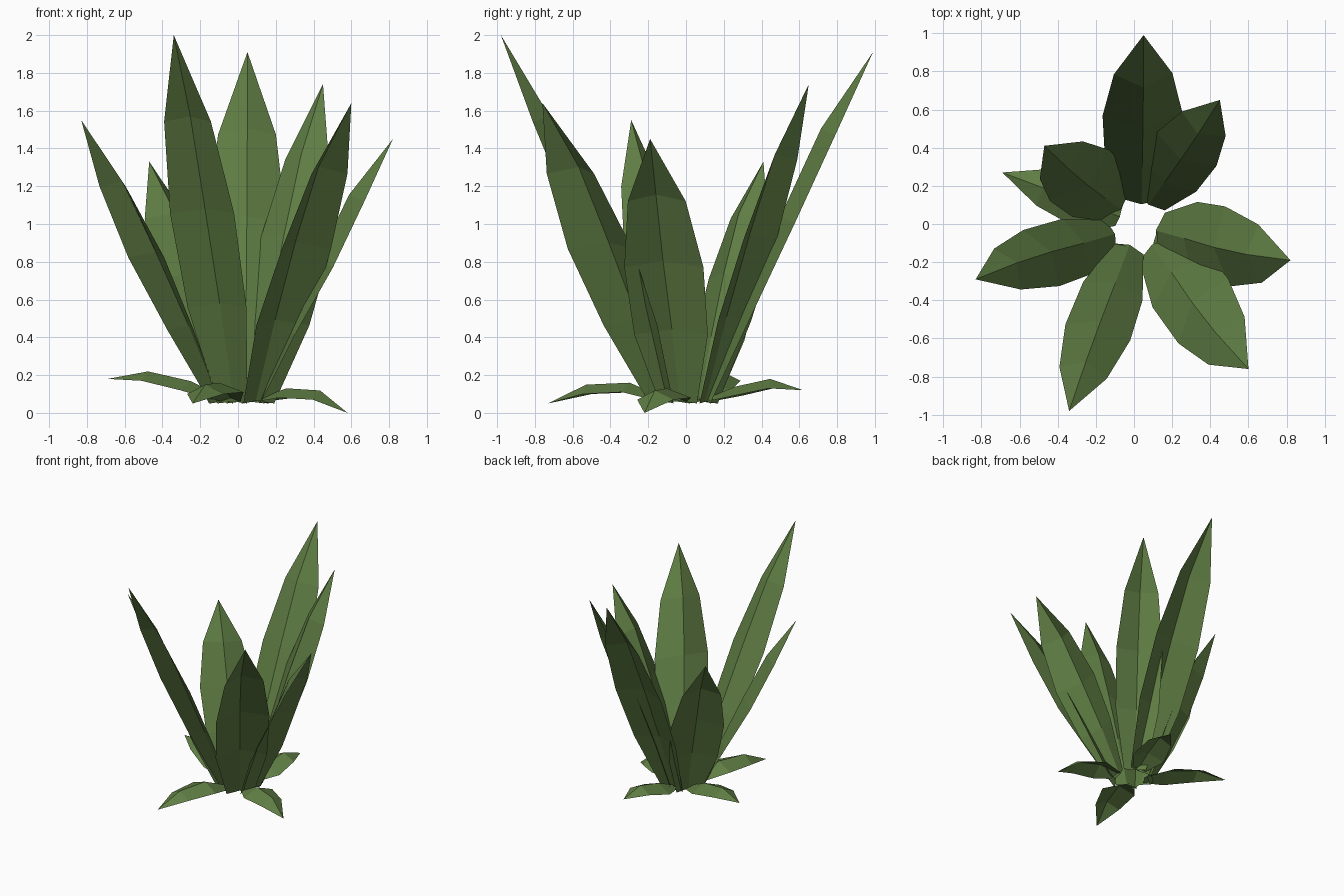
import bpy, bmesh, math
from mathutils import Vector

if "Cube" in bpy.data.objects:
    bpy.data.objects.remove(bpy.data.objects["Cube"])

green = bpy.data.materials.new("leaf_green")
green.diffuse_color = (0.117, 0.209, 0.058, 1)
green.use_nodes = True
green.node_tree.nodes["Principled BSDF"].inputs["Base Color"].default_value = green.diffuse_color


def leaf(name, spine, widths, depths, twist):
    """Folded blade: rim points either side of the spine, raised midrib, pointed tip."""
    bm = bmesh.new()
    base, tip = Vector(spine[0]), Vector(spine[-1])
    yaw = math.atan2(tip.y - base.y, tip.x - base.x) + math.pi / 2
    rows = []
    for i, (w, d) in enumerate(zip(widths, depths)):
        p = Vector(spine[i])
        along = (Vector(spine[i + 1]) - Vector(spine[max(i - 1, 0)])).normalized()
        a = yaw + math.radians(twist) * min(1, i / 2)
        side = Vector((math.cos(a), math.sin(a), 0))
        up = along.cross(side).normalized()
        if up.z < 0:
            up.negate()
        rows.append([bm.verts.new(q) for q in
                     (p - side * w / 2, p + up * d, p + side * w / 2)])
    for r, s in zip(rows, rows[1:]):
        for k in (0, 1):
            bm.faces.new((r[k], r[k + 1], s[k + 1], s[k]))
    end = bm.verts.new(tip)
    for k in (0, 1):
        bm.faces.new((rows[-1][k], rows[-1][k + 1], end))
    # face normals towards the upper side
    bm.normal_update()
    for f in bm.faces:
        if f.normal.z < 0:
            f.normal_flip()
    me = bpy.data.meshes.new(name)
    bm.to_mesh(me)
    bm.free()
    me.materials.append(green)
    bpy.context.collection.objects.link(bpy.data.objects.new(name, me))


# Tall upright leaves: base xy, tip xyz, width, twist in degrees
tall = [
    ((0.04, 0.13), (0.05, 0.99, 1.91), 0.42, 2),
    ((0.09, 0.12), (0.45, 0.65, 1.74), 0.36, 5),
    ((0.14, -0.04), (0.82, -0.19, 1.45), 0.42, 16),
    ((0.11, -0.13), (0.60, -0.76, 1.64), 0.43, 15),
    ((-0.03, -0.13), (-0.34, -0.98, 2.00), 0.35, 6),
    ((-0.12, -0.06), (-0.83, -0.29, 1.55), 0.35, 15),
    ((-0.09, 0.09), (-0.47, 0.41, 1.33), 0.41, -9),
]
for n, (b, t, w, tw) in enumerate(tall):
    b, t = Vector((*b, 0.05)), Vector(t)
    spine = [b.lerp(t, s) for s in (0, 0.26, 0.515, 0.765, 1)]
    leaf(f"tall_leaf_{n + 1}", spine, [w * k for k in (0.48, 0.93, 1, 0.73)],
         [w * k for k in (0.07, 0.15, 0.19, 0.19)], tw)

# Low drooping leaves: base xy, tip xyz, rim heights at the two bends
low = [
    ((-0.08, 0.04), (-0.69, 0.27, 0.18), 0.12, 0.17),
    ((0.12, -0.05), (0.58, -0.22, 0.0), 0.08, 0.07),
    ((-0.04, -0.12), (-0.24, -0.73, 0.05), 0.11, 0.10),
    ((0.05, 0.12), (0.15, 0.62, 0.12), 0.09, 0.13),
]
for n, (b, t, z1, z2) in enumerate(low):
    b, t = Vector((*b, 0.06)), Vector(t)
    p1, p2 = b.lerp(t, 0.3), b.lerp(t, 0.66)
    p1.z, p2.z = z1, z2
    leaf(f"low_leaf_{n + 1}", [b, p1, p2, t], [0.11, 0.27, 0.2],
         [0.02, 0.05, 0.05], 4)
